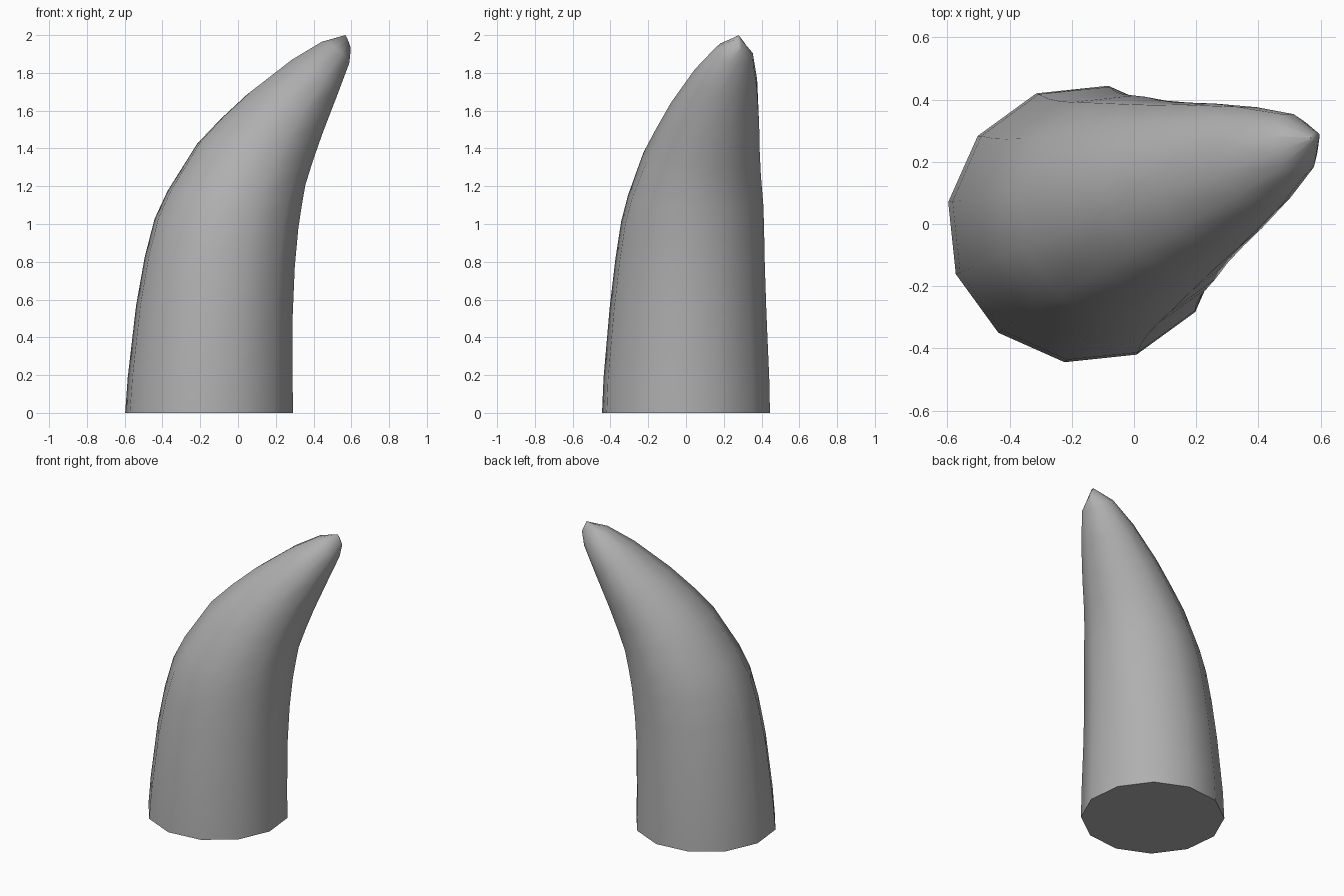
import bpy, bmesh, math

if "Cube" in bpy.data.objects:
    bpy.data.objects.remove(bpy.data.objects["Cube"])

SIDES = 12
LEAN = math.radians(21)           # direction the horn curves towards
BASE_X = -0.153                   # centre of the base

# Rings in the bend plane: outer (s, z), inner (s, z), half width
RINGS = [
    ((-0.45, 0.0), (0.45, 0.0), 0.45),
    ((-0.435, 0.19), (0.447, 0.17), 0.445),
    ((-0.39, 0.57), (0.45, 0.52), 0.42),
    ((-0.342, 0.83), (0.463, 0.77), 0.40),
    ((-0.288, 1.03), (0.484, 0.97), 0.382),
    ((-0.215, 1.18), (0.502, 1.08), 0.363),
    ((-0.045, 1.44), (0.522, 1.19), 0.322),
    ((0.085, 1.57), (0.567, 1.32), 0.285),
    ((0.235, 1.70), (0.62, 1.46), 0.247),
    ((0.47, 1.87), (0.705, 1.66), 0.178),
    ((0.64, 1.965), (0.785, 1.845), 0.105),
    ((0.772, 2.0), (0.803, 1.925), 0.012),
]


def ring(bm, outer, inner, half):
    verts = []
    for k in range(SIDES):
        a = 2 * math.pi * k / SIDES
        f = (1 + math.cos(a)) / 2
        s = outer[0] + (inner[0] - outer[0]) * f
        z = outer[1] + (inner[1] - outer[1]) * f
        t = half * math.sin(a)
        verts.append(bm.verts.new((
            BASE_X + s * math.cos(LEAN) - t * math.sin(LEAN),
            s * math.sin(LEAN) + t * math.cos(LEAN), z)))
    return verts


# Curved horn, lofted through the rings and capped at both ends
bm = bmesh.new()
loops = [ring(bm, *r) for r in RINGS]
for a, b in zip(loops, loops[1:]):
    for k in range(SIDES):
        n = (k + 1) % SIDES
        bm.faces.new((a[k], a[n], b[n], b[k]))
bm.faces.new(loops[0][::-1])
bm.faces.new(loops[-1])
bmesh.ops.recalc_face_normals(bm, faces=bm.faces)
mesh = bpy.data.meshes.new("horn")
bm.to_mesh(mesh)
bm.free()
horn = bpy.data.objects.new("horn", mesh)
bpy.context.collection.objects.link(horn)

# Dark grey colour
dark = bpy.data.materials.new("dark_grey")
dark.diffuse_color = (0.43, 0.43, 0.43, 1)
dark.use_nodes = True
dark.node_tree.nodes["Principled BSDF"].inputs["Base Color"].default_value = dark.diffuse_color
mesh.materials.append(dark)

# Smooth sides with a crisp base rim
bpy.context.view_layer.objects.active = horn
horn.select_set(True)
bpy.ops.object.shade_smooth_by_angle(angle=math.radians(80))
